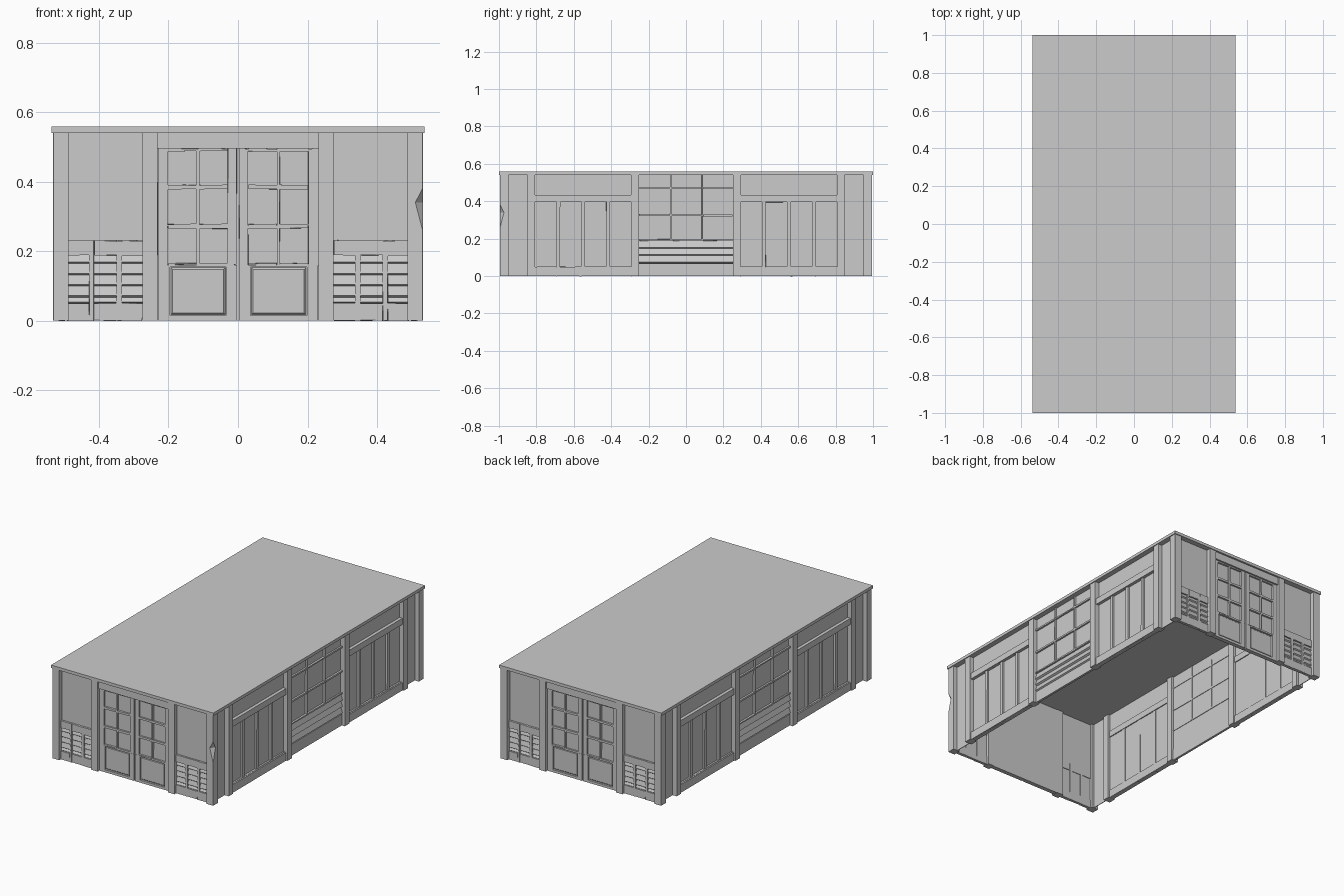
import bpy, bmesh, math, random
from mathutils import Vector

random.seed(4)
cube = bpy.data.objects.get("Cube")
if cube:
    bpy.data.objects.remove(cube, do_unlink=True)

grey = bpy.data.materials.new("plain_grey")
grey.use_nodes = True
COLOUR = (0.6, 0.6, 0.6, 1)
grey.diffuse_color = COLOUR
grey.node_tree.nodes["Principled BSDF"].inputs["Base Color"].default_value = COLOUR

X, Y, EAVES, ROOF = 0.532, 0.995, 0.54, 0.558
POST, FRAME, PANE = (0, 0.045), (0.016, 0.034), (0.027, 0.031)   # depth from outer face


def prism(bm, sections):
    """Closed solid lofted through equal-length rings of points."""
    rings = [[bm.verts.new(p) for p in s] for s in sections]
    n = len(rings[0])
    for a, b in zip(rings, rings[1:]):
        for i in range(n):
            j = (i + 1) % n
            bm.faces.new((a[i], a[j], b[j], b[i]))
    bm.faces.new(rings[0][::-1])
    bm.faces.new(rings[-1])


def box(bm, u0, u1, z0, z1, depth, worn=0):
    """Box on a wall: u along it, depth inward, optionally a little uneven."""
    def w():
        return random.uniform(-worn, worn)
    d0, d1 = depth
    prism(bm, [[(u + w(), d, z + w()) for u, d in ((u0, d0), (u1, d0), (u1, d1), (u0, d1))]
               for z in (z0, z1)])


def lattice(bm, u0, u1, z0, z1, cols, rows, depth, worn=0.0015):
    """Frame filling a rectangle except for the openings cols x rows."""
    edges = [u0] + [v for c in cols for v in c] + [u1]
    for a, b in zip(edges[::2], edges[1::2]):
        if b - a > 0.002:
            box(bm, a, b, z0, z1, depth, worn)
    levels = [z0] + [v for r in rows for v in r] + [z1]
    for a, b in zip(levels[::2], levels[1::2]):
        if b - a > 0.002:
            for c in cols:
                box(bm, c[0], c[1], a, b, depth, worn)


def louvres(bm, u0, u1, levels, d_out, d_in):
    """Overlapping boards whose lower edges lean out."""
    for a, b in zip(levels, levels[1:]):
        side = ((d_in, a - 0.004), (d_out, a + 0.004), (d_in - 0.004, b), (d_in, b))
        prism(bm, [[(u, d, z) for d, z in side] for u in (u0, u1)])


def finish(name, bm, places):
    """Turn bm into one mesh, placed once for each (name prefix, location, turn)."""
    bmesh.ops.recalc_face_normals(bm, faces=bm.faces)
    mesh = bpy.data.meshes.new(name)
    bm.to_mesh(mesh)
    bm.free()
    mesh.materials.append(grey)
    for prefix, loc, turn in places:
        ob = bpy.data.objects.new(prefix + name, mesh)
        ob.location = loc
        ob.rotation_euler.z = turn
        bpy.context.scene.collection.objects.link(ob)


ENDS = [("front_", (0, -Y, 0), 0), ("back_", (0, Y, 0), math.pi)]
SIDES = [("left_", (X, 0, 0), math.pi / 2), ("right_", (-X, 0, 0), -math.pi / 2)]

# Roof slab
bm = bmesh.new()
box(bm, -0.537, 0.537, EAVES, ROOF, (-1, 1))
finish("roof", bm, [("", (0, 0, 0), 0)])

# Corner posts, one with a chipped outer edge
for name, sx, sy in (("front_left", 1, -1), ("front_right", -1, -1),
                     ("back_left", 1, 1), ("back_right", -1, 1)):
    bm = bmesh.new()
    chips = ((0, .001), (.26, .001), (.34, .022), (.38, .001), (EAVES, .001))
    if name != "front_left":
        chips = (chips[0], chips[-1])
    t = 0.045
    prism(bm, [[(sx * (X - a), sy * (Y - b), z)
                for a, b in ((c, 0), (0, c), (0, t), (t, t), (t, 0))] for z, c in chips])
    finish(name + "_corner_post", bm, [("", (0, 0, 0), 0)])

# End walls: pillars beside the doorway
bm = bmesh.new()
for s in (-1, 1):
    box(bm, *sorted((s * 0.232, s * 0.275)), 0, EAVES, POST)
box(bm, -0.232, 0.232, 0.495, EAVES, (0.006, 0.04))
finish("door_pillars", bm, ENDS)

# End walls: bays with a tall plain panel over louvred vents
bm = bmesh.new()
for s in (-1, 1):
    a, b = sorted((s * 0.275, s * 0.49))
    vents = [(a, a + 0.062), (a + 0.076, a + 0.141), (a + 0.156, b)]
    lattice(bm, a, b, 0, 0.23, vents, [(0.05, 0.188)], FRAME)
    box(bm, a, b, 0.23, EAVES, PANE)
    for v in vents:
        louvres(bm, *v, (0.05, 0.068, 0.1, 0.132, 0.165, 0.19), 0.019, 0.03)
finish("vent_bays", bm, ENDS)

# Double doors: six panes and a sunken lower panel in each leaf
bm = bmesh.new()
for s in (-1, 1):
    a, b = sorted((s * 0.003, s * 0.23))
    c0, c1 = sorted((s * 0.03, s * 0.202))
    mid = (c0 + c1) / 2
    lattice(bm, a, b, 0.16, 0.495, [(c0, mid - 0.004), (mid + 0.004, c1)],
            [(0.165, 0.265), (0.278, 0.378), (0.39, 0.487)], FRAME)
    lattice(bm, a, b, 0, 0.16, [(c0 + 0.006, c1 - 0.004)], [(0.015, 0.155)], FRAME, 0)
    p0, p1 = c0 + 0.006, c1 - 0.004
    prism(bm, [[(u, d, z) for u, z in ((p0 + i, .015 + i), (p1 - i, .015 + i),
                                       (p1 - i, .155 - i), (p0 + i, .155 - i))]
               for d, i in ((0.03, 0), (0.022, 0.007), (0.0215, 0.0075))])
box(bm, -0.235, 0.235, 0, 0.5, PANE)
box(bm, -0.235, 0.235, 0, EAVES, (0.034, 0.042))
finish("double_doors", bm, ENDS)

# Side walls: pillars
bm = bmesh.new()
for s in (-1, 1):
    for p, q in ((0.25, 0.293), (0.807, 0.847)):
        box(bm, *sorted((s * p, s * q)), 0, EAVES, POST)
finish("side_pillars", bm, SIDES)

# Side walls: narrow end strips and four-panel bays
bm = bmesh.new()
for s in (-1, 1):
    box(bm, *sorted((s * 0.847, s * 0.95)), 0, EAVES, PANE)
    a, b = sorted((s * 0.293, s * 0.807))
    step = (b - a + 0.02) / 4
    cols = [(a + i * step, a + (i + 1) * step - 0.02) for i in range(4)]
    lattice(bm, a, b, 0, 0.43, cols, [(0.05, 0.395)], FRAME)
    box(bm, a, b, 0.395, 0.432, (0.008, 0.037))
    box(bm, a, b, 0, 0.048, (0.008, 0.037))
    box(bm, a, b, 0.04, EAVES, PANE)
finish("panel_bays", bm, SIDES)

# Side walls: middle window over wide boards
bm = bmesh.new()
lattice(bm, -0.25, 0.25, 0.188, EAVES, [(-0.25, -0.086), (-0.078, 0.084), (0.092, 0.25)],
        [(0.196, 0.32), (0.33, 0.465), (0.474, EAVES)], FRAME)
box(bm, -0.25, 0.25, 0.19, EAVES, PANE)
louvres(bm, -0.25, 0.25, (0.072, 0.11, 0.148, 0.19), 0.015, 0.031)
box(bm, -0.25, 0.25, 0, 0.068, (0.02, 0.034))
finish("middle_window", bm, SIDES)
